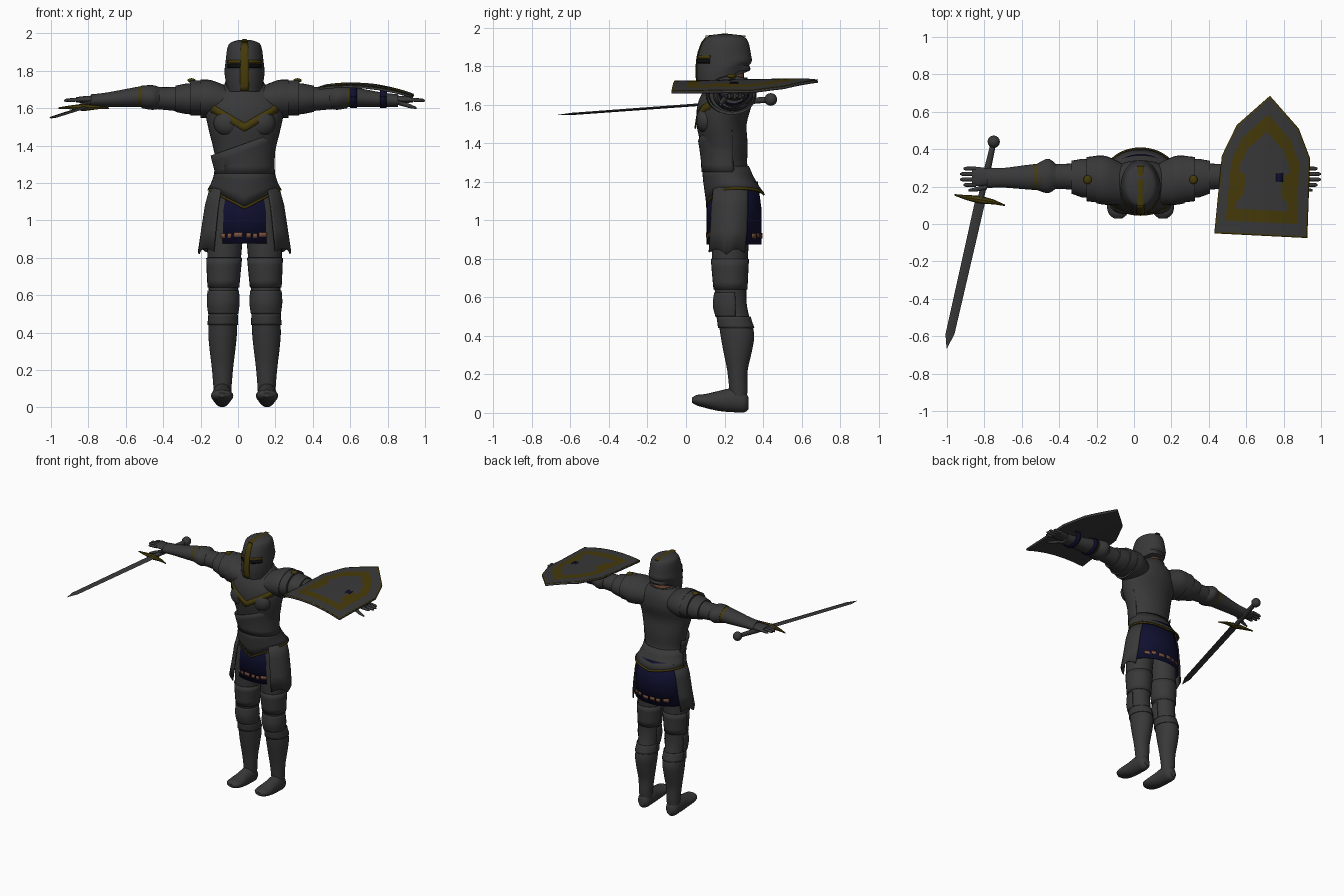
import bpy, bmesh, math, random
from mathutils import Vector

if "Cube" in bpy.data.objects:
    bpy.data.objects.remove(bpy.data.objects["Cube"])

MID = 0.035          # body centre line in x
random.seed(4)


def material(name, color):
    mat = bpy.data.materials.new(name)
    mat.use_nodes = True
    mat.diffuse_color = (*color, 1)
    node = next(n for n in mat.node_tree.nodes if n.type == 'BSDF_PRINCIPLED')
    node.inputs["Base Color"].default_value = (*color, 1)
    node.inputs["Roughness"].default_value = 0.7
    return mat


STEEL = material("dark steel", (0.04, 0.04, 0.04))
GOLD = material("dull gold", (0.06, 0.042, 0.003))
NAVY = material("navy cloth", (0.005, 0.005, 0.03))
TRIM = material("copper trim", (0.2, 0.085, 0.05))
SKIN = material("skin", (0.22, 0.09, 0.045))
BLACK = material("visor black", (0.004, 0.004, 0.004))


def finish(name, bm, mats, thick=0, rule=None):
    bmesh.ops.recalc_face_normals(bm, faces=bm.faces)
    if rule:
        for f in bm.faces:
            f.material_index = rule(f.calc_center_median())
    mesh = bpy.data.meshes.new(name)
    bm.to_mesh(mesh)
    bm.free()
    for m in mats:
        mesh.materials.append(m)
    obj = bpy.data.objects.new(name, mesh)
    bpy.context.collection.objects.link(obj)
    if thick:
        mod = obj.modifiers.new("thickness", 'SOLIDIFY')
        mod.thickness = thick
        mod.offset = 0
    bpy.ops.object.select_all(action='DESELECT')
    obj.select_set(True)
    bpy.context.view_layer.objects.active = obj
    bpy.ops.object.shade_smooth_by_angle(angle=math.radians(38))
    return obj


def smooth(rings, steps=4):
    """Catmull-Rom interpolation of section rings (station, cu, cv, ru, rv)."""
    out = []
    for i in range(len(rings) - 1):
        p = [rings[max(i - 1, 0)], rings[i], rings[i + 1], rings[min(i + 2, len(rings) - 1)]]
        for k in range(steps):
            t = k / steps
            out.append(tuple(b + t * (c - a + t * (2*a - 5*b + 4*c - d + t * (3*b - a - 3*c + d))) / 2
                             for a, b, c, d in zip(*p)))
    return out + [rings[-1]]


def cut(rings, low, high, grow, steps=4):
    """Sections of a smooth loft between two stations, slightly enlarged."""
    out = []
    for k in range(steps + 1):
        a = low + (high - low) * k / steps
        for p, q in zip(rings, rings[1:]):
            if p[0] <= a <= q[0]:
                t = (a - p[0]) / (q[0] - p[0])
                r = [u + (v - u) * t for u, v in zip(p, q)]
                out.append((a, r[1], r[2], r[3] + grow, r[4] + grow))
                break
    return out


def loft(name, rings, mat=STEEL, axis='z', n=28, arc=None, thick=0, warp=None, rule=None, extra=None):
    """Elliptical sections along an axis; an arc in degrees makes an open shell."""
    bm = bmesh.new()
    rows = []
    for a, cu, cv, ru, rv in rings:
        row = []
        for k in range(n + 1 if arc else n):
            t = math.radians(arc[0] + (arc[1] - arc[0]) * k / n) if arc else math.tau * k / n
            u, v = cu + ru * math.cos(t), cv + rv * math.sin(t)
            co = Vector({'x': (a, u, v), 'y': (u, a, v), 'z': (u, v, a)}[axis])
            if warp:
                warp(co)
            row.append(bm.verts.new(co))
        rows.append(row)
    for p, q in zip(rows, rows[1:]):
        for k in range(n):
            j = (k + 1) % len(p)
            bm.faces.new((p[k], p[j], q[j], q[k]))
    if not arc:
        bm.faces.new(rows[0])
        bm.faces.new(rows[-1])
    return finish(name, bm, [mat] + ([extra] if extra else []), thick, rule)


def ball(name, loc, size, mat=STEEL):
    bm = bmesh.new()
    bmesh.ops.create_uvsphere(bm, u_segments=16, v_segments=10, radius=1)
    for v in bm.verts:
        v.co = Vector(loc) + Vector(c * s for c, s in zip(v.co, size))
    return finish(name, bm, [mat])


# Torso armour
torso = smooth([(1.24, MID, .21, .158, .122), (1.29, MID, .203, .15, .115), (1.39, MID, .198, .168, .122),
                (1.5, MID, .185, .195, .13), (1.6, MID, .2, .21, .14), (1.68, MID, .215, .17, .12),
                (1.74, MID, .225, .09, .085)])
loft("breastplate", torso, n=40)
def slant(co):
    co.z += .06 * (co.x - MID) / .17 * (co.z > 1.3)
loft("waist_plate", cut(torso, 1.25, 1.41, .006), n=40, arc=(-200, 20), thick=.006, warp=slant)
loft("gorget", [(1.63, MID, .205, .15, .12), (1.69, MID, .21, .11, .105), (1.74, MID, .215, .1, .1)],
     arc=(-180, 180), thick=.008)
def chevron(co):
    co.z -= .1 * max(0, 1 - abs(co.x - MID) / .17)
loft("chest_trim", [(1.575, MID, .195, .2, .147), (1.62, MID, .2, .2, .145)], GOLD,
     n=32, arc=(-155, -25), thick=.008, warp=chevron)

# Flared hip plate with a pointed gold hem
def hem(co):
    w = max(0, 1 - abs(co.x - MID) / .19)
    co.z -= (.1 if co.y < .25 else .03) * w * max(0, min(1, (1.27 - co.z) / .1))
hip = [(1.16, MID, .258, .193, .147), (1.172, MID, .254, .19, .145),
       (1.2, MID, .238, .177, .136), (1.24, MID, .218, .163, .127), (1.28, MID, .205, .154, .119)]
loft("hip_plate", hip[1:], n=40, arc=(-180, 180), thick=.006, warp=hem)
loft("hip_trim", hip[:2], GOLD, n=40, arc=(-180, 180), thick=.01, warp=hem)

# Cloth skirt with a patchy border
skirt = [(.875, MID, .25, .2, .14), (1.05, MID, .25, .19, .14), (1.2, MID, .245, .165, .125)]
loft("skirt", skirt, NAVY, n=40, arc=(-180, 180), thick=.006)
for middle, spread in ((-90, 38), (90, 50)):
    a = middle - spread
    while a < middle + spread - 6:
        w = random.uniform(5, 14)
        z = .905 + random.uniform(0, .008)
        loft("skirt_border", cut(skirt, z, z + .024, .005, 1), TRIM, n=4, arc=(a, a + w), thick=.003)
        a += w + random.uniform(2, 7)

# Neck and great helm
loft("neck", [(1.68, MID, .23, .07, .07), (1.82, MID, .23, .065, .07)], SKIN)
helm = smooth([(1.69, MID, .19, .098, .125), (1.76, MID, .198, .107, .142), (1.85, MID, .2, .101, .138),
               (1.92, MID, .205, .092, .12), (1.95, MID, .206, .075, .098), (1.965, MID, .206, .03, .045)])
def raise_back(co):
    co.z += max(0, min(1, (co.y - .12) / .16)) * .085 * max(0, min(1, (1.86 - co.z) / .14))
    if co.y > .28 and co.z < 1.8:
        co.y += .015
loft("helm", helm, n=40, warp=raise_back)
loft("helm_strip", cut(helm, 1.692, 1.95, .005, 10), GOLD, n=4, arc=(-102, -78), thick=.004)
loft("helm_crest", [(.1, MID, 1.955, .02, .003), (.2, MID, 1.966, .014, .004), (.31, MID, 1.955, .02, .003)],
     GOLD, axis='y', n=8)
for s in (-1, 1):
    arc = (-90 + s * 12, -90 + s * 58)
    loft("eye_slit", cut(helm, 1.815, 1.836, .002, 1), BLACK, n=10, arc=arc, thick=.003)
    loft("eye_trim", cut(helm, 1.84, 1.856, .003, 1), GOLD, n=10, arc=arc, thick=.004)

for s in (-1, 1):
    side = "left_" if s > 0 else "right_"

    def limb(part, rings, **kw):
        return loft(side + part, [(MID + s * r[0], *r[1:]) for r in rings], axis='x', **kw)

    # Chest bulge, pauldron lames and stud
    ball(side + "chest", (MID + s * .088, .105, 1.52), (.078, .052, .07))
    limb("shoulder", smooth([(.1, .215, 1.64, .11, .08), (.18, .232, 1.65, .13, .1), (.235, .238, 1.65, .128, .102)]))
    limb("pauldron", [(.17, .235, 1.655, .11, .085), (.23, .24, 1.655, .125, .093), (.29, .24, 1.655, .118, .095)])
    limb("lower_pauldron", [(.26, .242, 1.65, .1, .085), (.31, .245, 1.65, .104, .082), (.37, .25, 1.65, .088, .07)])
    ball(side + "pauldron_stud", (MID + s * .283, .237, 1.748), (.022, .024, .012), GOLD)
    # Arm, elbow and gauntlet
    limb("upper_arm", smooth([(.3, .25, 1.648, .075, .07), (.4, .254, 1.65, .068, .062), (.5, .255, 1.655, .066, .058)]))
    limb("elbow_plate", smooth([(.455, .255, 1.655, .068, .058), (.495, .257, 1.657, .092, .066),
                                (.55, .252, 1.66, .072, .06)]))
    limb("forearm", smooth([(.53, .252, 1.664, .073, .058), (.62, .25, 1.655, .064, .05),
                            (.74, .247, 1.645, .052, .038), (.82, .246, 1.64, .054, .034)]),
         extra=GOLD, rule=lambda c: int(abs(c.x - MID) < .565))
    limb("palm", smooth([(.8, .25, 1.643, .04, .024), (.85, .253, 1.645, .05, .02), (.9, .253, 1.645, .05, .014)]))
    for i in range(4):
        y, tip = .209 + .029 * i, .965 - (.018 if i in (0, 3) else 0)
        limb("finger", [(.88, y, 1.646, .011, .011), (tip - .012, y, 1.642, .01, .01),
                        (tip, y, 1.64, .004, .004)], n=10)
    limb("thumb", [(.82, .2, 1.63, .015, .014), (.88, .185, 1.612, .012, .012), (.92, .18, 1.6, .006, .006)], n=10)

    # Thigh guard
    ends = (-48, 34) if s > 0 else (146, 228)
    def ragged(co):
        if co.z < .85:
            co.z += .03 * abs(math.sin(co.y * 30))
    loft(side + "thigh_guard", [(.82, MID, .225, .245, .14), (.95, MID, .235, .228, .145),
                                (1.08, MID, .24, .208, .143), (1.19, MID, .245, .178, .132)],
         n=20, arc=ends, thick=.008, warp=ragged)

    # Leg, knee cop, greave edge and shoe
    def stance(rings):
        return [(r[0], MID + s * r[1], *r[2:]) for r in rings]
    leg = smooth(stance([(.06, .118, .272, .046, .042), (.13, .118, .272, .05, .048), (.22, .118, .267, .058, .053),
                         (.32, .118, .268, .07, .074), (.41, .117, .266, .077, .088), (.5, .115, .247, .071, .081),
                         (.6, .114, .233, .076, .08), (.8, .109, .228, .09, .093),
                         (1.0, .1, .232, .097, .1), (1.14, .09, .235, .085, .1)]))
    loft(side + "leg", leg)
    loft(side + "greave_edge", cut(leg, .44, .5, .005), arc=(-180, 180), thick=.005)
    loft(side + "knee_cop", smooth(stance([(.5, .114, .235, .076, .078), (.56, .114, .234, .084, .091),
                                           (.625, .114, .232, .08, .082)])), arc=(-195, 15), thick=.008)
    loft(side + "thigh_band", cut(leg, .64, .8, .004), arc=(-180, 180), thick=.004)
    loft(side + "shoe", smooth(stance_y := [(y, MID + s * .12, z, w, h) for y, z, w, h in (
        (.325, .05, .022, .03), (.3, .058, .045, .056), (.24, .066, .052, .062), (.17, .062, .054, .052),
        (.1, .062, .06, .036), (.055, .066, .05, .027), (.03, .066, .022, .012))]), axis='y', n=20)


# Sword held under the right palm
def on_sword(y, w, h):
    t = (.44 - y) / 1.1
    return (y, -.75 - .25 * t, 1.627 - .08 * t, w, h)
loft("sword_blade", [on_sword(.13, .028, .007), on_sword(-.59, .024, .006), on_sword(-.665, .001, .001)], axis='y', n=4)
loft("sword_grip", [on_sword(.43, .015, .015), on_sword(.28, .019, .018), on_sword(.13, .016, .016)], axis='y', n=12)
ball("sword_pommel", on_sword(.44, 0, 0)[1:2] + (.44, 1.627), (.033, .033, .033))
loft("sword_guard", [(-.96, .156, 1.6, .004, .004), (-.9, .142, 1.604, .013, .01), (-.824, .13, 1.604, .022, .02),
                     (-.75, .118, 1.604, .013, .01), (-.69, .1, 1.6, .004, .004)], GOLD, axis='x', n=8)

# Shield: a curved pointed plate built from shrinking outlines
outline = [Vector(p) for p in ((.727, .685), (.55, .53), (.47, .365), (.43, -.05),
                               (.925, -.075), (.94, .35), (.88, .51))]
centre = Vector((.69, .25))
scales = (1, .97, .87, .77, .66, .56, .4, .2, .02)
def shield(name, drop, mats, thick, painted):
    bm = bmesh.new()
    points = [p.lerp(q, k / 6) for p, q in zip(outline, outline[1:] + outline[:1]) for k in range(6)]
    rows = []
    for f in scales:
        row = []
        for p in points:
            c = centre.lerp(p, f)
            u = (c.x - .685) / .25
            row.append(bm.verts.new((c.x, c.y, 1.72 - .0225 * u - .0275 * u * u + .02 * c.y - drop)))
        rows.append(row)
    for i, (p, q) in enumerate(zip(rows, rows[1:])):
        for k in range(len(p)):
            j = (k + 1) % len(p)
            face = bm.faces.new((p[k], p[j], q[j], q[k]))
            bar = i == 5 and abs(face.calc_center_median().y - .2) < .06
            face.material_index = int(painted and (i in (0, 3, 4) or bar))
    bm.faces.new(rows[-1])
    finish(name, bm, mats, thick)
shield("shield_front", 0, [STEEL, GOLD], .002, True)
shield("shield_back", .009, [STEEL], .012, False)

# Straps tying the shield to the left forearm
for x in (.6, .76):
    loft("shield_strap", [(x, .25, 1.66, .076, .056), (x + .035, .25, 1.657, .074, .054)], NAVY,
         axis='x', n=24, arc=(-180, 180), thick=.006)
